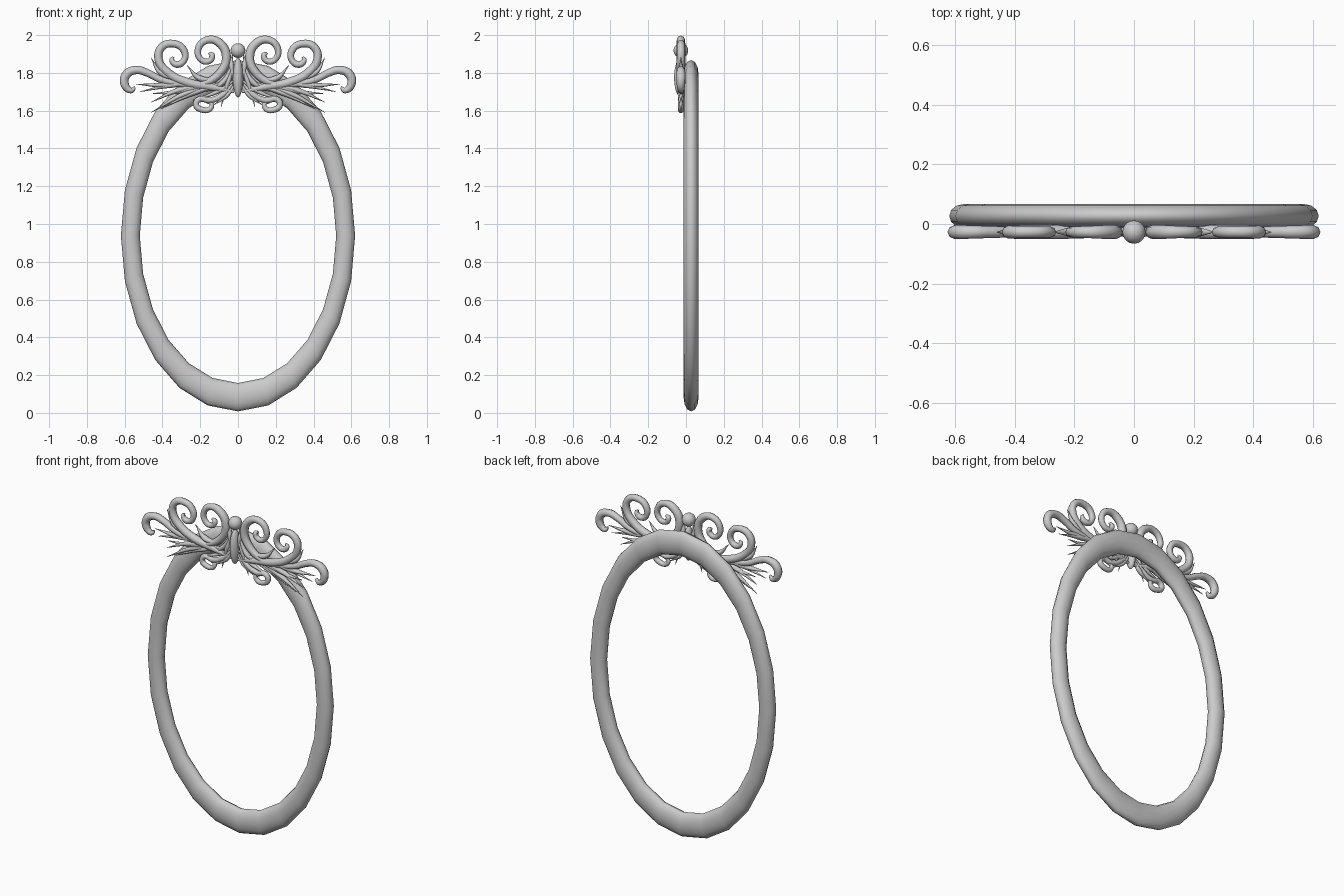
import bpy
from math import pi

ORN_Y = -0.027   # depth of the carved crest


def strokes(name, paths, depth=1.0):
    """Tapered carved strokes; each path is (x, z, radius) points, mirrored in x."""
    cu = bpy.data.curves.new(name, 'CURVE')
    cu.dimensions = '3D'
    cu.bevel_depth = 1.0
    cu.bevel_resolution = 2
    cu.resolution_u = 6
    cu.use_fill_caps = True
    for path in paths:
        for side in (1, -1):
            sp = cu.splines.new('BEZIER')
            sp.bezier_points.add(len(path) - 1)
            for bp, (x, z, r) in zip(sp.bezier_points, path):
                bp.co = (side * x, 0, z)
                bp.radius = r
                bp.handle_left_type = bp.handle_right_type = 'AUTO'
            sp.use_smooth = True
    ob = bpy.data.objects.new(name, cu)
    bpy.context.collection.objects.link(ob)
    ob.location.y = ORN_Y
    ob.scale.y = depth
    bpy.ops.object.select_all(action='DESELECT')
    bpy.context.view_layer.objects.active = ob
    ob.select_set(True)
    bpy.ops.object.convert(target='MESH')


def leaf(a, m, b, w):
    """Slim leaf: start, middle, tip and half width."""
    return [(*a, w * 0.5), (*m, w), (*b, 0.001)]


# oval frame
bpy.ops.mesh.primitive_torus_add(major_radius=0.57, minor_radius=0.05,
                                 major_segments=24, minor_segments=12,
                                 location=(0, 0.027, 0.938), rotation=(pi / 2, 0, 0))
frame = bpy.context.object
frame.name = "oval_frame"
frame.scale = (1, 1.5, 0.8)
bpy.ops.object.shade_smooth()

# inner C scrolls beside the bead
strokes("inner_scroll", [[
    (0.45, 1.69, 0.002), (0.33, 1.70, 0.012), (0.20, 1.735, 0.018),
    (0.095, 1.80, 0.022), (0.062, 1.89, 0.024), (0.10, 1.96, 0.023),
    (0.16, 1.975, 0.02), (0.208, 1.935, 0.018), (0.20, 1.875, 0.016),
    (0.155, 1.862, 0.016), (0.138, 1.893, 0.016), (0.155, 1.905, 0.006)]])

# middle scrolls curling back inwards
strokes("middle_scroll", [[
    (0.02, 1.70, 0.008), (0.14, 1.725, 0.02), (0.27, 1.75, 0.024),
    (0.37, 1.80, 0.023), (0.42, 1.87, 0.022), (0.405, 1.935, 0.021),
    (0.345, 1.955, 0.02), (0.29, 1.925, 0.019), (0.285, 1.868, 0.017),
    (0.325, 1.845, 0.018), (0.35, 1.868, 0.014), (0.342, 1.885, 0.005)]])

# outer hooks
strokes("outer_hook", [[
    (0.16, 1.72, 0.006), (0.30, 1.74, 0.016), (0.41, 1.765, 0.018),
    (0.48, 1.80, 0.020), (0.54, 1.815, 0.022), (0.592, 1.79, 0.024),
    (0.598, 1.735, 0.022), (0.565, 1.708, 0.016), (0.545, 1.725, 0.006)]])

# lower small curls
strokes("lower_curl", [[
    (0.03, 1.74, 0.006), (0.08, 1.685, 0.016), (0.145, 1.655, 0.016),
    (0.205, 1.66, 0.016), (0.222, 1.63, 0.016), (0.19, 1.605, 0.016),
    (0.15, 1.608, 0.014), (0.14, 1.635, 0.012), (0.165, 1.642, 0.004)]])

# slim leaves fanning outwards
strokes("side_leaf", [
    leaf((0.06, 1.75), (0.28, 1.69), (0.46, 1.59), 0.015),
    leaf((0.12, 1.74), (0.31, 1.71), (0.46, 1.645), 0.015),
    leaf((0.08, 1.74), (0.22, 1.70), (0.41, 1.61), 0.015),
    leaf((0.18, 1.75), (0.35, 1.735), (0.52, 1.70), 0.014),
    leaf((0.22, 1.75), (0.40, 1.735), (0.54, 1.74), 0.014),
    leaf((0.30, 1.76), (0.41, 1.80), (0.46, 1.88), 0.014),
    leaf((0.10, 1.77), (0.20, 1.77), (0.27, 1.84), 0.016),
    leaf((0.02, 1.76), (0.11, 1.70), (0.24, 1.655), 0.012),
], depth=1.2)

# short leaves around the centre drop
strokes("centre_leaf", [
    leaf((0.02, 1.84), (0.05, 1.76), (0.09, 1.62), 0.014),
    leaf((0.03, 1.84), (0.08, 1.75), (0.17, 1.70), 0.015),
    leaf((0.015, 1.74), (0.06, 1.68), (0.13, 1.63), 0.012),
    leaf((0.02, 1.76), (0.035, 1.84), (0.03, 1.90), 0.014),
], depth=1.2)

# centre drop and bead
for name, z, size in (("centre_drop", 1.775, (0.027, 0.036, 0.105)),
                      ("top_bead", 1.918, (0.039, 0.039, 0.039))):
    bpy.ops.mesh.primitive_uv_sphere_add(segments=20, ring_count=12, radius=1,
                                         location=(0, ORN_Y, z))
    bpy.context.object.name = name
    bpy.context.object.scale = size
    bpy.ops.object.shade_smooth()
